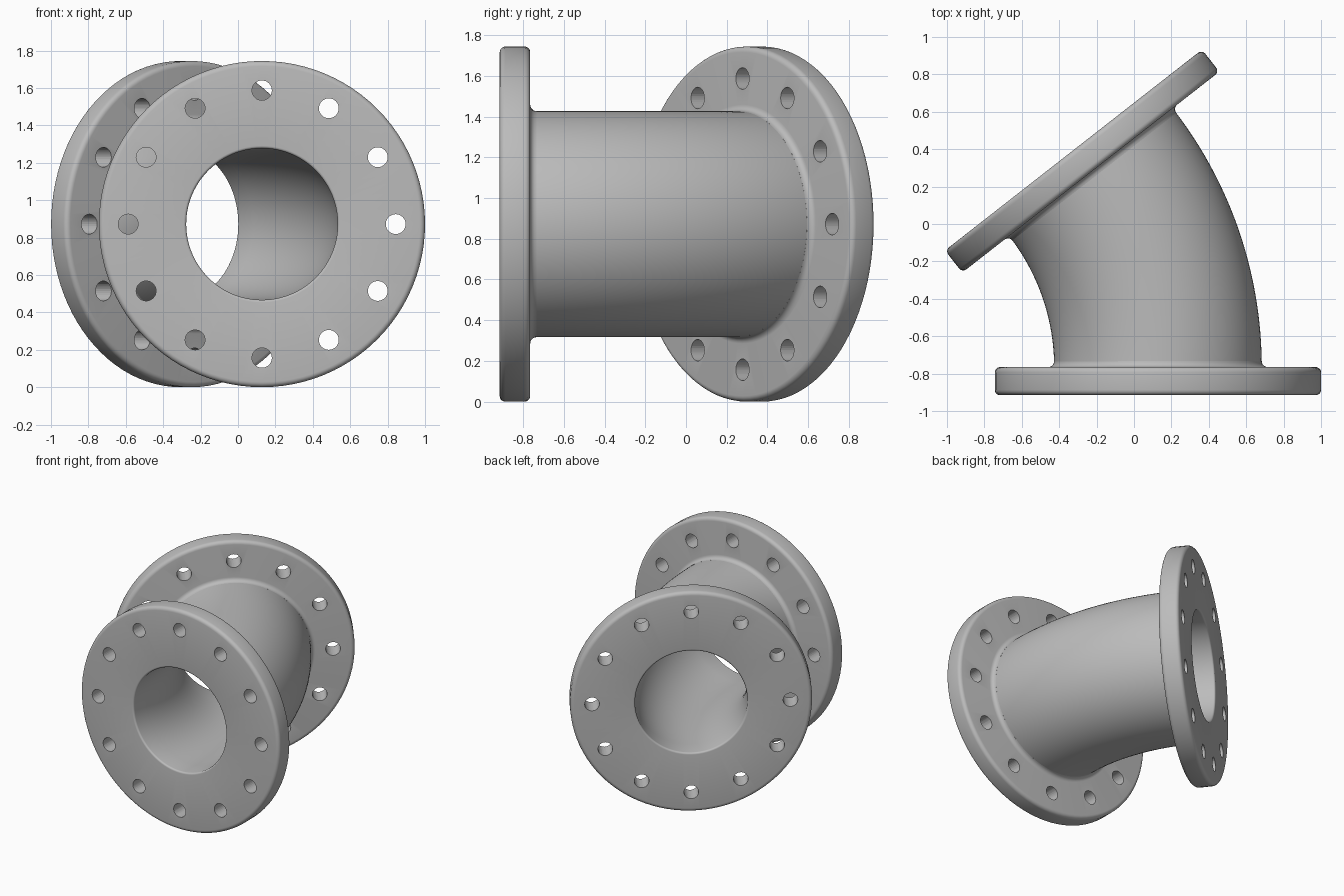
import bpy, bmesh, math
from mathutils import Matrix, Vector

if "Cube" in bpy.data.objects:
    bpy.data.objects.remove(bpy.data.objects["Cube"], do_unlink=True)

# Main dimensions
FLANGE_R, THICK, PIPE_R, BORE_R = 0.872, 0.15, 0.555, 0.405
BOLT_CIRCLE, BOLT_R, BOLTS = 0.715, 0.053, 12
BEND_R, BEND = 1.693, math.radians(38)
START = Vector((0.128, -0.765, 0.872))
SEGS = 96

steel = bpy.data.materials.new("grey steel")
steel.use_nodes = True
GREY = (0.5, 0.5, 0.5, 1)
steel.diffuse_color = GREY
steel.node_tree.nodes["Principled BSDF"].inputs["Base Color"].default_value = GREY


def station(a):
    """Frame on the bend at angle a: local z runs along the pipe."""
    pos = START + Vector((BEND_R * (math.cos(a) - 1), BEND_R * math.sin(a), 0))
    side = Vector((math.cos(a), math.sin(a), 0))
    along = Vector((-math.sin(a), math.cos(a), 0))
    m = Matrix((side, Vector((0, 0, -1)), along)).transposed().to_4x4()
    return Matrix.Translation(pos) @ m


def make_object(name, bm):
    bmesh.ops.recalc_face_normals(bm, faces=bm.faces)
    mesh = bpy.data.meshes.new(name)
    bm.to_mesh(mesh)
    bm.free()
    mesh.materials.append(steel)
    ob = bpy.data.objects.new(name, mesh)
    bpy.context.collection.objects.link(ob)
    return ob


def ring_surface(rings):
    """Closed skin over a loop of (frame, radius, height) rings."""
    bm = bmesh.new()
    loops = []
    for frame, r, h in rings:
        loops.append([bm.verts.new(frame @ Vector((r * math.cos(t), r * math.sin(t), h)))
                      for t in (math.tau * i / SEGS for i in range(SEGS))])
    for k, low in enumerate(loops):
        high = loops[(k + 1) % len(loops)]
        for i in range(SEGS):
            j = (i + 1) % SEGS
            bm.faces.new((low[i], low[j], high[j], high[i]))
    return bm


def arc(r, h, rad, start, end, steps=5):
    return [(r + rad * math.cos(math.radians(start + (end - start) * i / steps)),
             h + rad * math.sin(math.radians(start + (end - start) * i / steps)))
            for i in range(steps + 1)]


def smooth(ob):
    bpy.ops.object.select_all(action='DESELECT')
    ob.select_set(True)
    bpy.context.view_layer.objects.active = ob
    bpy.ops.object.shade_smooth_by_angle(angle=math.radians(35))


def flange(name, frame):
    # Profile: bore edge, rounded rim, then the fillet onto the pipe
    rim, lip, fil = 0.028, 0.014, 0.032
    prof = (arc(BORE_R + lip, THICK - lip, lip, 180, 90)
            + arc(FLANGE_R - rim, THICK - rim, rim, 90, 0)
            + arc(FLANGE_R - rim, rim, rim, 0, -90)
            + arc(PIPE_R + fil, -fil, fil, 90, 180)
            + [(PIPE_R - 0.02, -fil), (PIPE_R - 0.02, 0), (BORE_R, 0)])
    ob = make_object(name, ring_surface([(frame, r, h) for r, h in prof]))

    # Ring of bolt holes
    bm = bmesh.new()
    for i in range(BOLTS):
        t = math.tau * i / BOLTS
        place = Matrix.Translation((BOLT_CIRCLE * math.cos(t), BOLT_CIRCLE * math.sin(t), THICK / 2))
        bmesh.ops.create_cone(bm, cap_ends=True, segments=32, radius1=BOLT_R, radius2=BOLT_R,
                              depth=THICK * 2, matrix=frame @ place)
    cutter = make_object(name + "_bolt_cutter", bm)
    cutter.hide_render = True
    mod = ob.modifiers.new("bolt holes", 'BOOLEAN')
    mod.operation, mod.solver, mod.object = 'DIFFERENCE', 'EXACT', cutter
    smooth(ob)
    bpy.ops.object.modifier_apply(modifier=mod.name)
    bpy.data.objects.remove(cutter, do_unlink=True)
    smooth(ob)


# Curved pipe wall: outside along the bend, bore on the way back
steps = 32
frames = [station(BEND * i / steps) for i in range(steps + 1)]
wall = [(f, PIPE_R, 0) for f in frames] + [(f, BORE_R, 0) for f in reversed(frames)]
smooth(make_object("pipe", ring_surface(wall)))

# The two end flanges, each facing outward
flange("front_flange", station(0) @ Matrix.Rotation(math.pi, 4, 'X'))
flange("back_flange", station(BEND))
